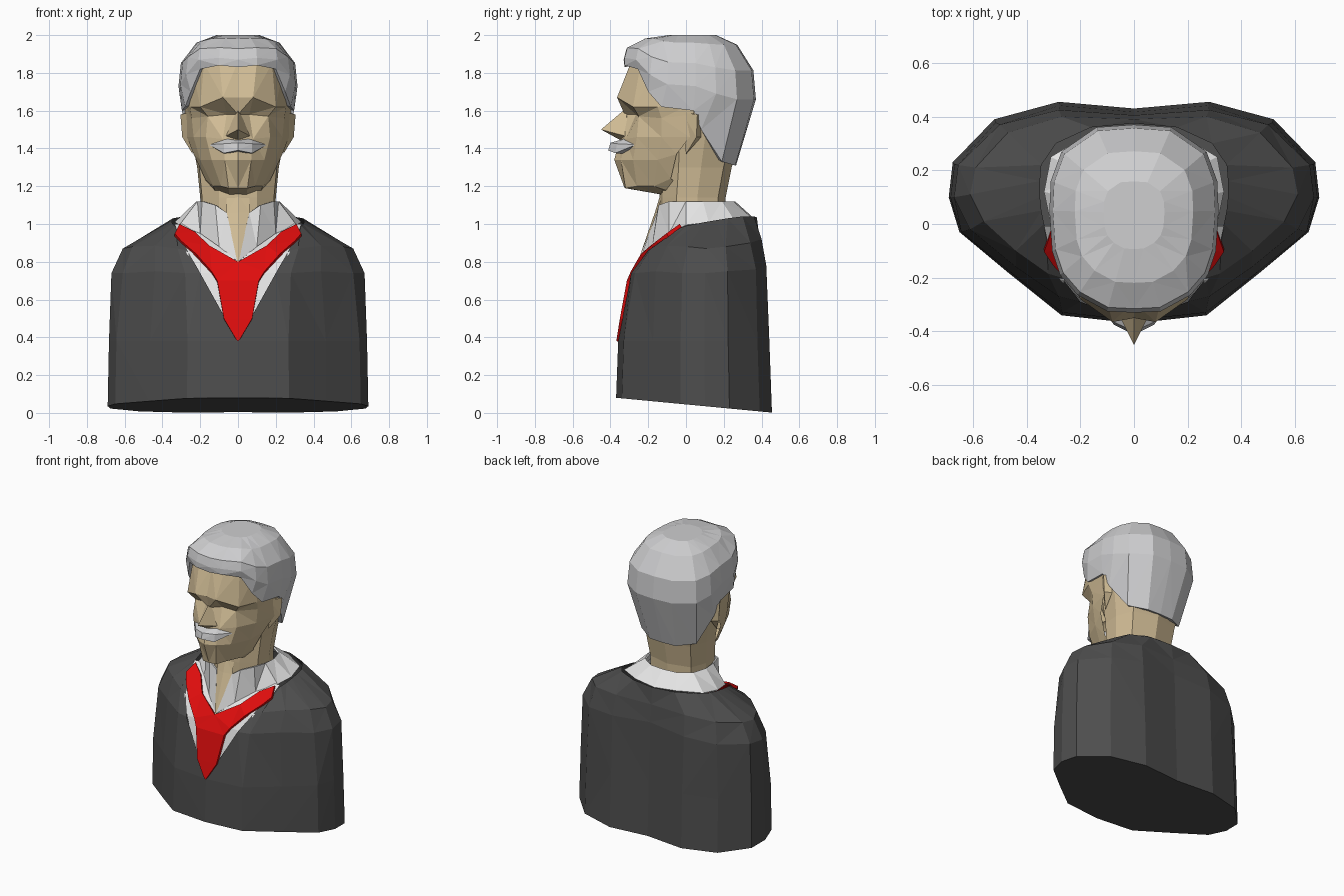
import bpy, bmesh

def material(name, rgb):
    m = bpy.data.materials.new(name)
    m.diffuse_color = (*rgb, 1)
    return m

SKIN = material("skin_tan", (0.63, 0.50, 0.30))
HAIR = material("hair_grey", (0.62, 0.62, 0.63))
SHIRT = material("shirt_white", (0.78, 0.78, 0.78))
SUIT = material("suit_charcoal", (0.075, 0.075, 0.075))
RED = material("tie_red", (0.74, 0.004, 0.004))

def finish(name, bm, mat, thickness=0):
    """Turn a right-hand half into a mirrored, flat-shaded object."""
    me = bpy.data.meshes.new(name)
    bm.to_mesh(me)
    bm.free()
    me.materials.append(mat)
    ob = bpy.data.objects.new(name, me)
    bpy.context.collection.objects.link(ob)
    mod = ob.modifiers.new("mirror", 'MIRROR')
    mod.merge_threshold = 0.0005
    if thickness:
        s = ob.modifiers.new("thickness", 'SOLIDIFY')
        s.thickness, s.offset = thickness, -1
    return ob

def loft(name, rows, mat, cap=False, thickness=0):
    """Skin rows of points (bottom to top, each running front to back)."""
    bm = bmesh.new()
    vs = [[bm.verts.new(p) for p in row] for row in rows]
    for a, b in zip(vs, vs[1:]):
        for i in range(len(a) - 1):
            bm.faces.new((a[i], a[i + 1], b[i + 1], b[i]))
    if cap:
        bm.faces.new(vs[0][::-1])
    bmesh.ops.remove_doubles(bm, verts=bm.verts, dist=0.0005)
    # fold the quads into facets
    bmesh.ops.triangulate(bm, faces=[f for f in bm.faces if len(f.verts) == 4])
    return finish(name, bm, mat, thickness)

def hull(name, pts, mat):
    bm = bmesh.new()
    for p in pts:
        bm.verts.new(p)
    bmesh.ops.convex_hull(bm, input=bm.verts)
    inner = [f for f in bm.faces if all(v.co.x < 0.0005 for v in f.verts)]
    bmesh.ops.delete(bm, geom=inner, context='FACES_ONLY')
    bmesh.ops.recalc_face_normals(bm, faces=bm.faces)
    return finish(name, bm, mat)

def front(z):
    """Depth of the chest at height z."""
    t = [(0.38, -.355), (0.6, -.32), (0.72, -.295), (0.85, -.22), (0.95, -.09), (1.0, -.02)]
    for (z0, y0), (z1, y1) in zip(t, t[1:]):
        if z <= z1:
            return y0 + (y1 - y0) * (z - z0) / (z1 - z0)
    return t[-1][1]

# Jacket with V opening
hem = [(0, -.37), (.27, -.34), (.47, -.18), (.65, -.03), (.69, .10),
       (.675, .23), (.52, .39), (.28, .455), (0, .43)]
chest = [(.2, -.29, .74), (.28, -.27, .74), (.44, -.16, .75), (.61, -.02, .74), (.67, .1, .74),
         (.655, .22, .75), (.5, .37, .76), (.28, .425, .78), (0, .405, .8)]
shoulder = [(.268, -.2, .86), (.32, -.185, .87), (.44, -.1, .885), (.56, .01, .88), (.61, .11, .87),
            (.59, .21, .88), (.47, .34, .9), (.27, .4, .92), (0, .39, .92)]
neckline = [(.325, -.03, .98), (.335, 0, .99), (.345, .05, 1.0), (.35, .1, 1.01), (.35, .16, 1.02),
            (.345, .22, 1.03), (.29, .3, 1.04), (.16, .36, 1.04), (0, .375, 1.035)]
loft("jacket", [[(x, y, .08 - (y + .37) * .095) for x, y in hem],
                [(x * .99, y * .97, .38) for x, y in hem],
                chest, shoulder, neckline], SUIT, cap=True)

# Shirt front behind the V opening
loft("shirt_front", [[(0, front(z) + .012, z), (x, front(z) + .012, z)] for z, x in
                     [(.39, .005), (.6, .14), (.74, .21), (.85, .275), (.95, .32), (1.0, .335)]], SHIRT)

# Flared shirt collar
loft("shirt_collar", [
    [(0, -.249, .8), (.1, -.18, .88), (.2, -.09, .95), (.31, 0, .995), (.335, .12, 1.01),
     (.31, .25, 1.03), (.16, .34, 1.04), (0, .36, 1.03)],
    [(.06, -.155, 1.06), (.12, -.145, 1.1), (.19, -.09, 1.12), (.215, 0, 1.12), (.22, .09, 1.12),
     (.19, .19, 1.12), (.1, .25, 1.12), (0, .26, 1.12)]], SHIRT, thickness=.012)

# Tie: forked band narrowing to a point
fork = [(0, .38, .01, .39), (0, .5, .075, .5), (0, .7, .11, .7), (0, .8, .14, .75),
        (.15, .885, .22, .84), (.23, .96, .3, .91), (.31, 1.0, .335, .95)]
loft("tie", [[(a, front(b) - .014, b), (c, front(d) - .014, d)] for a, b, c, d in fork],
     RED, thickness=.02)

# Neck and open throat
neck = [(0, -.14), (.1, -.125), (.19, -.05), (.2, .06), (.16, .17), (0, .21)]
loft("neck", [[(x * s, y * s + dy, z) for x, y in neck] for z, s, dy in
              [(.98, .98, 0), (1.14, 1, 0), (1.3, 1.08, .015), (1.5, 1.28, .03), (1.64, 1.3, .04)]], SKIN)
loft("throat", [[(0, -.255, .8), (.004, -.255, .8)],
                [(0, -.165, 1.06), (.06, -.15, 1.06)],
                [(0, -.135, 1.16), (.06, -.125, 1.16)]], SKIN)

# Face: jaw, mouth, cheek, eye, brow and forehead rows
jaw = [(0, -.325, 1.19), (.05, -.32, 1.19), (.09, -.26, 1.2), (.13, -.17, 1.2), (.175, -.08, 1.24)]
face = [
    [(x * .92, y * .38, z - .035) for x, y, z in jaw],
    jaw,
    [(0, -.38, 1.34), (.07, -.345, 1.34), (.14, -.28, 1.34), (.2, -.15, 1.34), (.235, -.05, 1.37)],
    [(0, -.35, 1.45), (.08, -.32, 1.45), (.17, -.26, 1.46), (.235, -.13, 1.46), (.27, .02, 1.46)],
    [(0, -.325, 1.58), (.06, -.265, 1.58), (.16, -.25, 1.57), (.245, -.13, 1.56), (.28, .04, 1.58)],
    [(0, -.35, 1.67), (.08, -.365, 1.67), (.2, -.28, 1.62), (.255, -.15, 1.62), (.285, .04, 1.64)],
    [(0, -.29, 1.86), (.1, -.29, 1.86), (.18, -.24, 1.85), (.24, -.14, 1.82), (.27, .03, 1.82)]]
loft("face", face, SKIN)

# Nose and ears
hull("nose", [(0, -.32, 1.61), (0, -.45, 1.5), (.075, -.3, 1.46), (0, -.34, 1.44), (0, -.28, 1.5)], SKIN)
hull("ears", [(.26, -.02, 1.59), (.305, .06, 1.58), (.295, .055, 1.46),
              (.24, 0, 1.37), (.25, .08, 1.46), (.26, .08, 1.58)], SKIN)

# Moustache
hull("moustache", [(0, -.33, 1.45), (0, -.4, 1.43), (0, -.412, 1.39), (0, -.34, 1.38),
                   (.07, -.31, 1.455), (.075, -.365, 1.425), (.075, -.375, 1.375),
                   (.075, -.28, 1.37), (.155, -.265, 1.42)], HAIR)

# Hair: hairline and widest row, then shrinking rows up to the crown
line = [(0, -.325, 1.83), (.1, -.325, 1.84), (.2, -.255, 1.82), (.25, -.2, 1.7), (.28, -.13, 1.62),
        (.297, .04, 1.6), (.275, .08, 1.5), (.215, .19, 1.33), (.1, .26, 1.31), (0, .265, 1.31)]
wide = [(0, -.33, 1.87), (.1, -.325, 1.88), (.21, -.265, 1.87), (.275, -.19, 1.79), (.305, -.1, 1.74),
        (.315, .05, 1.73), (.31, .16, 1.69), (.27, .27, 1.66), (.14, .36, 1.66), (0, .37, 1.66)]
dome = [[(x * s, .04 + (y - .04) * s, z + (2 - z) * t) for x, y, z in wide]
        for s, t in [(.96, .45), (.7, .85), (.36, 1), (0, 1)]]
under = [(x * .88, .04 + (y - .04) * .88, z + .01) for x, y, z in line]
loft("hair", [under, line, wide] + dome, HAIR)
